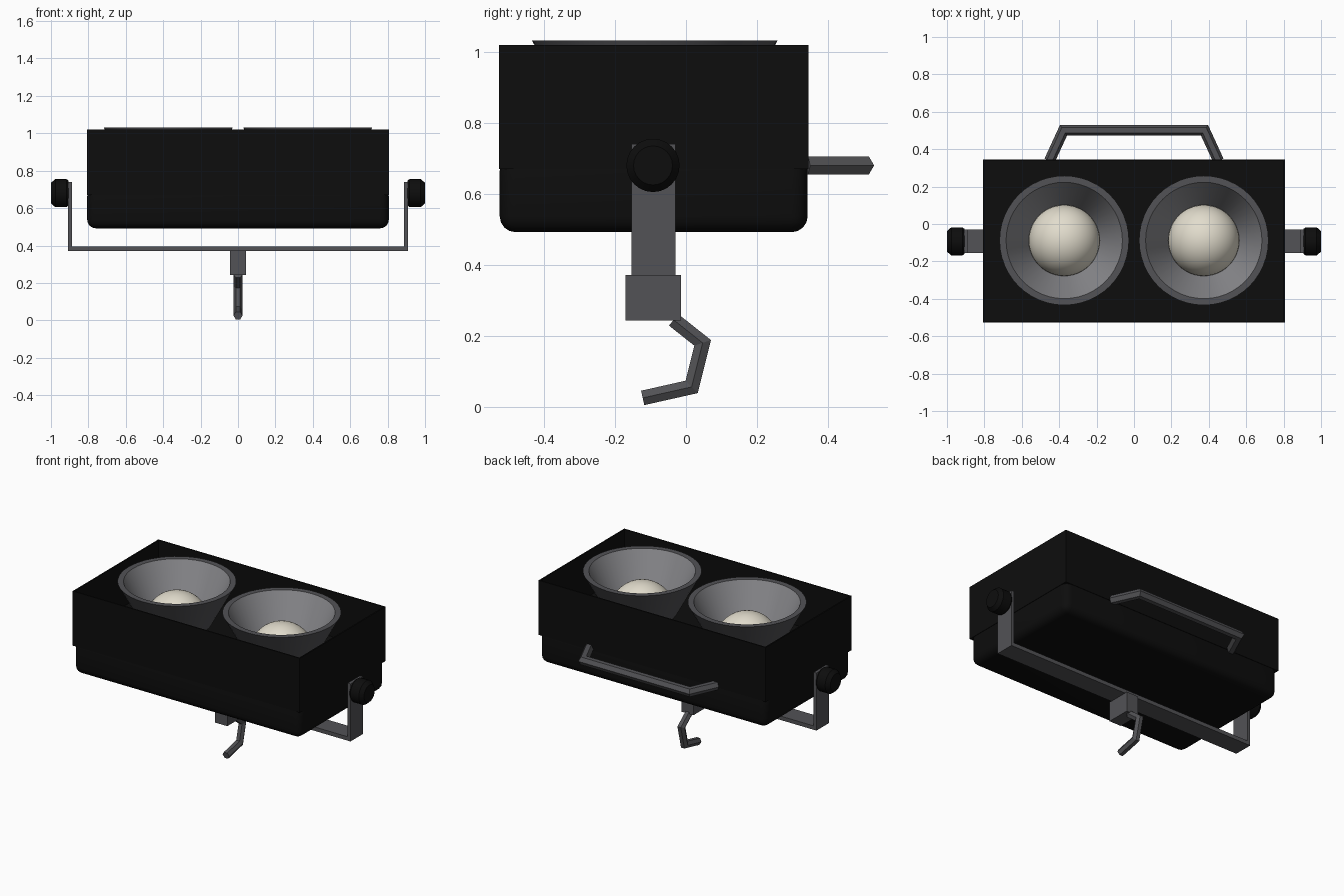
import bpy, bmesh, math
from mathutils import Vector, Matrix

if "Cube" in bpy.data.objects:
    bpy.data.objects.remove(bpy.data.objects["Cube"])


def material(name, rgb):
    m = bpy.data.materials.new(name)
    m.diffuse_color = (*rgb, 1)
    m.use_nodes = True
    m.node_tree.nodes["Principled BSDF"].inputs["Base Color"].default_value = m.diffuse_color
    return m


BLACK = material("black housing", (0.004, 0.004, 0.004))
GREY = material("dark grey metal", (0.085, 0.085, 0.092))
SILVER = material("reflector grey", (0.26, 0.26, 0.275))
CREAM = material("cream bulb", (0.76, 0.72, 0.61))


def finish(name, bm, *mats, smooth=True):
    bmesh.ops.recalc_face_normals(bm, faces=bm.faces)
    me = bpy.data.meshes.new(name)
    bm.to_mesh(me)
    bm.free()
    ob = bpy.data.objects.new(name, me)
    bpy.context.collection.objects.link(ob)
    for m in mats:
        me.materials.append(m)
    if smooth:
        bpy.ops.object.select_all(action='DESELECT')
        ob.select_set(True)
        bpy.context.view_layer.objects.active = ob
        bpy.ops.object.shade_smooth_by_angle(angle=math.radians(32))
    return ob


def box_mesh(lo, hi):
    lo, hi = Vector(lo), Vector(hi)
    bm = bmesh.new()
    bmesh.ops.create_cube(bm, size=1, matrix=Matrix.Translation((lo + hi) / 2)
                          @ Matrix.Diagonal((*(hi - lo), 1)))
    return bm


def lathe(name, profile, place, mats, slots=None, steps=48):
    """Revolve (radius, height) points around local z."""
    bm = bmesh.new()
    rings = []
    for r, h in profile:
        if r == 0:
            rings.append([bm.verts.new(place @ Vector((0, 0, h)))] * steps)
        else:
            rings.append([bm.verts.new(place @ Vector((r * math.cos(t), r * math.sin(t), h)))
                          for t in (2 * math.pi * i / steps for i in range(steps))])
    for k, (a, b) in enumerate(zip(rings, rings[1:])):
        for i in range(steps):
            j = (i + 1) % steps
            f = bm.faces.new(list(dict.fromkeys((a[i], a[j], b[j], b[i]))))
            f.material_index = slots[k] if slots else 0
    return finish(name, bm, *mats)


def hex_rod(name, path, normal, radius, phase):
    """Mitred six-sided rod along a planar path."""
    bm = bmesh.new()
    n = Vector(normal)
    pts = [Vector(p) for p in path]
    rings = []
    for i, p in enumerate(pts):
        d0 = (p - pts[i - 1]).normalized() if i else (pts[1] - p).normalized()
        d1 = (pts[i + 1] - p).normalized() if i < len(pts) - 1 else d0
        t = (d0 + d1).normalized()
        side = n.cross(t) / t.dot(d0)
        rings.append([bm.verts.new(p + radius * (n * math.cos(a) + side * math.sin(a)))
                      for a in (phase + k * math.pi / 3 for k in range(6))])
    for a, b in zip(rings, rings[1:]):
        for i in range(6):
            j = (i + 1) % 6
            bm.faces.new((a[i], a[j], b[j], b[i]))
    bm.faces.new(rings[0])
    bm.faces.new(rings[-1])
    return finish(name, bm, GREY, smooth=False)


CY = -0.09  # depth centre of the housing

# Upper housing: sharp box, open at the top
bm = box_mesh((-0.808, -0.527, 0.67), (0.808, 0.345, 1.02))
top = max(bm.faces, key=lambda f: f.calc_center_median().z)
bmesh.ops.inset_region(bm, faces=[top], thickness=0.012)
ext = bmesh.ops.extrude_face_region(bm, geom=[top])
bmesh.ops.translate(bm, vec=(0, 0, -0.29),
                    verts=[g for g in ext["geom"] if isinstance(g, bmesh.types.BMVert)])
if top.is_valid:
    bmesh.ops.delete(bm, geom=[top], context='FACES_ONLY')
finish("upper_housing", bm, BLACK, smooth=False)

# Lower housing: rounded box
bm = box_mesh((-0.806, -0.525, 0.492), (0.806, 0.343, 0.71))
bmesh.ops.bevel(bm, geom=bm.edges[:], offset=0.045, segments=4, profile=0.5, affect='EDGES')
finish("lower_housing", bm, BLACK)

# Two lamps: flared cup with grey rim, silver inside, and a domed bulb
for side, s in (("left", -1), ("right", 1)):
    at = Matrix.Translation((s * 0.373, -0.088, 0))
    lathe(side + "_reflector",
          [(0.205, 0.77), (0.346, 1.032), (0.311, 1.032), (0.19, 0.77)],
          at, (GREY, SILVER), (0, 0, 1))
    dome = [(0.19 * math.cos(a), 0.77 + 0.19 * math.sin(a))
            for a in (math.pi / 2 * k / 12 for k in range(12))] + [(0, 0.96)]
    lathe(side + "_bulb", dome, at, (CREAM,))

# U-shaped yoke
bm = bmesh.new()
outline = [(-0.908, 0.74), (-0.908, 0.37), (0.908, 0.37), (0.908, 0.74),
           (0.888, 0.74), (0.888, 0.395), (-0.888, 0.395), (-0.888, 0.74)]
f = bm.faces.new([bm.verts.new((x, CY - 0.064, z)) for x, z in outline])
ext = bmesh.ops.extrude_face_region(bm, geom=[f])
bmesh.ops.translate(bm, vec=(0, 0.125, 0),
                    verts=[g for g in ext["geom"] if isinstance(g, bmesh.types.BMVert)])
finish("yoke", bm, GREY, smooth=False)

# Tilt knobs
for side, s in (("left", -1), ("right", 1)):
    at = Matrix.Translation((s * 0.905, -0.093, 0.68)) @ Matrix.Rotation(s * math.pi / 2, 4, 'Y')
    lathe(side + "_knob", [(0, 0), (0.066, 0), (0.075, 0.012), (0.075, 0.072),
                           (0.055, 0.095), (0, 0.095)], at, (BLACK,), steps=24)

# Clamp block and hook
finish("clamp_block", box_mesh((-0.043, -0.17, 0.243), (0.043, -0.014, 0.372)),
       GREY, smooth=False)
hook = [(0, -0.035, 0.245), (0, 0.047, 0.18), (0, 0.016, 0.056), (0, -0.122, 0.025)]
hex_rod("hook", hook, (1, 0, 0), 0.024, 0)

# Rear carrying handle
handle = [(-0.452, 0.338, 0.68), (-0.377, 0.501, 0.68), (0.377, 0.501, 0.68), (0.452, 0.338, 0.68)]
hex_rod("carry_handle", handle, (0, 0, 1), 0.029, math.pi / 6)
